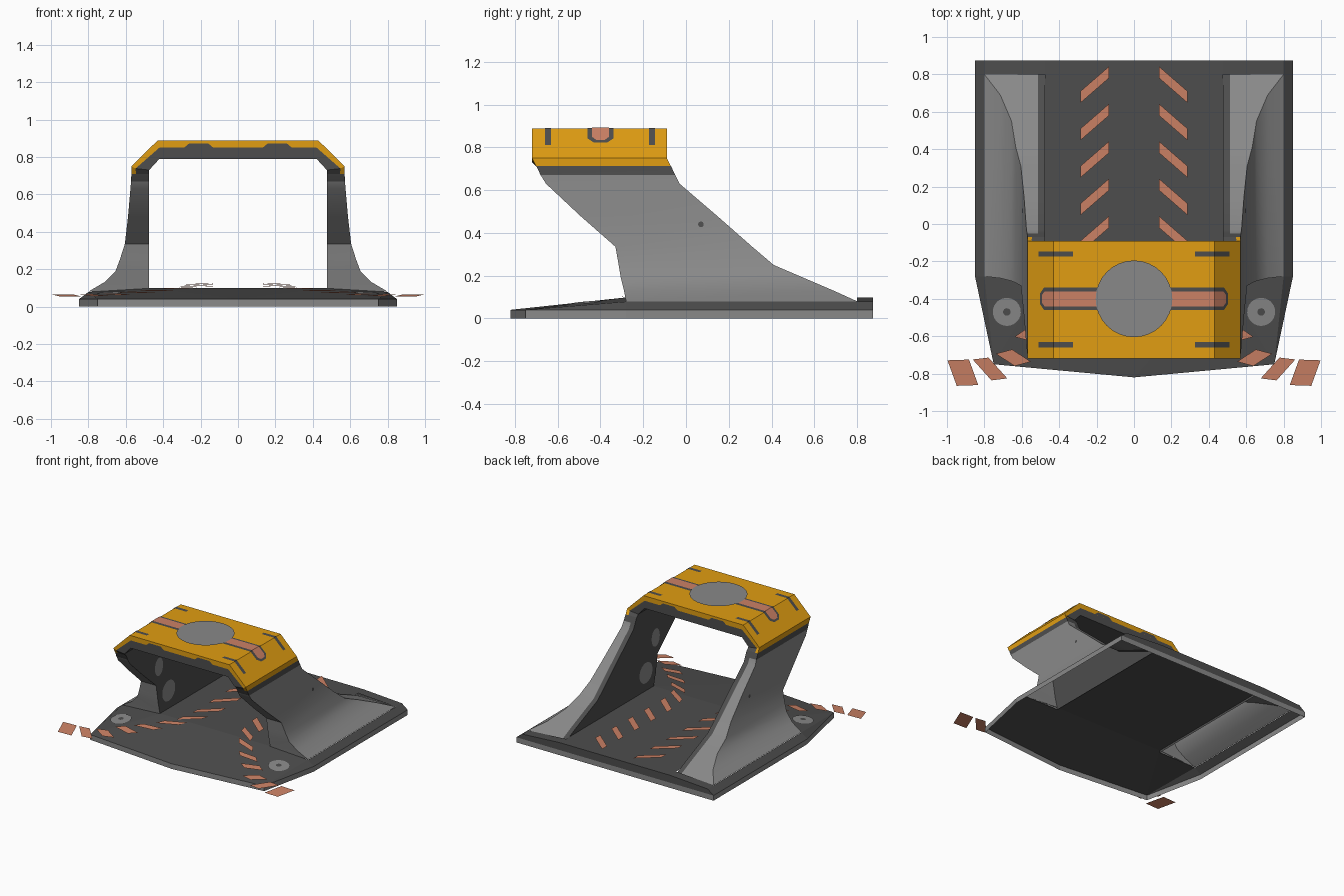
import bpy, bmesh, math
from mathutils import Vector, Matrix

if "Cube" in bpy.data.objects:
    bpy.data.objects.remove(bpy.data.objects["Cube"])


def material(name, rgb):
    m = bpy.data.materials.new(name)
    m.diffuse_color = (*rgb, 1)
    m.use_nodes = True
    m.node_tree.nodes["Principled BSDF"].inputs["Base Color"].default_value = m.diffuse_color
    return m


LIGHT = material("light grey", (0.25, 0.25, 0.25))
DARK = material("dark grey", (0.075, 0.075, 0.075))
YELLOW = material("amber yellow", (0.75, 0.34, 0.006))
SALMON = material("salmon", (0.6, 0.22, 0.13))


def build(name, verts, faces, mats, face_mats=None, facing=None, smooth=False):
    """Mesh object; facing turns every flat plate toward one direction."""
    me = bpy.data.meshes.new(name)
    me.from_pydata(verts, [], faces)
    for m in mats:
        me.materials.append(m)
    for i, p in enumerate(me.polygons):
        p.material_index = face_mats[i] if face_mats else 0
    bm = bmesh.new()
    bm.from_mesh(me)
    bmesh.ops.remove_doubles(bm, verts=bm.verts, dist=0.0005)
    bmesh.ops.recalc_face_normals(bm, faces=bm.faces)
    if facing:
        bm.normal_update()
        for f in bm.faces:
            if f.normal.dot(Vector(facing)) < 0:
                f.normal_flip()
    bm.to_mesh(me)
    bm.free()
    ob = bpy.data.objects.new(name, me)
    bpy.context.collection.objects.link(ob)
    if smooth:
        bpy.context.view_layer.objects.active = ob
        ob.select_set(True)
        bpy.ops.object.shade_smooth_by_angle(angle=math.radians(35))
        ob.select_set(False)
    return ob


def disc(name, centre, normal, radius, mat, stretch=1.0):
    rot = Vector(normal).to_track_quat('Z', 'Y').to_matrix()
    pts = []
    for i in range(32):
        a = math.tau * i / 32
        p = Vector((math.cos(a) * radius, math.sin(a) * radius * stretch, 0))
        pts.append(rot @ p + Vector(centre))
    build(name, pts, [list(range(32))], [mat], facing=normal)


# Base plate: open below, sloped rim, openings beneath the hollow legs
verts, faces, fm = [], [], []


def base_face(pts, m):
    faces.append(list(range(len(verts), len(verts) + len(pts))))
    verts.extend(pts)
    fm.append(m)


for s in (1, -1):
    A, B, C = (s*.85, .875, .04), (s*.8, .875, .078), (s*.475, .875, .098)
    B8, C8 = (s*.8, .8, .078), (s*.475, .8, .098)
    D, E = (s*.8, -.28, .078), (s*.475, -.28, .098)
    F, G, H = (s*.85, -.28, .04), (s*.75, -.75, .04), (0, -.82, .04)
    C0, E0 = (0, .875, .098), (0, -.28, .098)
    low = lambda p: (p[0], p[1], 0)
    base_face([A, B, B8, D, F], 1)
    base_face([B, C, C8, B8], 1)
    base_face([C, C0, E0, E, C8], 1)
    base_face([F, D, G], 1)
    base_face([D, E, G], 1)
    base_face([E, H, G], 1)
    base_face([E, E0, H], 1)
    base_face([A, (0, .875, .04), C0, C, B], 1)
    for p, q in ((A, F), (F, G), (G, H), (A, (0, .875, .04))):
        base_face([p, q, low(q), low(p)], 0)
build("base_plate", verts, faces, [LIGHT, DARK], fm)

# Legs: stacked sections of (z, outer x, front y, rear y)
SECTIONS = [(.08, .80, -.28, .80), (.13, .715, -.29, .69), (.19, .655, -.305, .55),
            (.25, .632, -.315, .41), (.335, .605, -.33, .31), (.48, .588, -.495, .145),
            (.63, .575, -.655, -.03), (.67, .572, -.68, -.05), (.712, .57, -.70, -.07)]
for s, side in ((1, "right"), (-1, "left")):
    verts, faces, fm = [], [], []
    for z, xo, yf, yr in SECTIONS:
        verts += [(s*.475, yf, z), (s*xo, yf, z), (s*xo, yr, z), (s*.512, yr, z), (s*.475, yr, z)]
    for j in range(len(SECTIONS) - 1):
        for k in range(5):
            a, b = j*5 + k, j*5 + (k + 1) % 5
            faces.append([a, b, b + 5, a + 5])
            fm.append(1 if k > 2 or j == len(SECTIONS) - 2 else 0)
    build(side + "_leg", verts, faces, [LIGHT, DARK], fm, smooth=True)
    # Round details on the leg and on the front corner of the base
    disc(side + "_leg_inner_disc", (s*.471, -.18, .24), (-s, 0, 0), .08, LIGHT)
    disc(side + "_leg_inner_oval", (s*.471, -.3, .47), (-s, 0, 0), .05, LIGHT, 1.4)
    disc(side + "_leg_outer_dot", (s*.597, .07, .44), (s, 0, .1), .013, DARK)
    n = Vector((s*.065, -.083, 1))
    c = Vector((s*.68, -.47, .074))
    disc(side + "_corner_disc", c, n, .075, LIGHT)
    disc(side + "_corner_disc_hole", c + n*.003, n, .02, DARK)

# Arch: stations of outer, middle and inner points (x, z), front to rear
HALF = [((.57, .71), (.545, .71), (.475, .71), -.70, -.07),
        ((.57, .75), (.548, .738), (.475, .73), -.72, -.09),
        ((.43, .888), (.42, .85), (.42, .79), -.72, -.09)]
stations = HALF + [tuple((-p[0], p[1]) for p in h[:3]) + h[3:] for h in reversed(HALF)]
verts, faces, fm = [], [], []
for o, m, i, yf, yr in stations:
    verts += [(p[0], y, p[1]) for p, y in ((o, yf), (m, yf), (i, yf), (i, yr), (m, yr), (o, yr))]
for j in range(len(stations) - 1):
    for k in range(6):
        a, b = j*6 + k, j*6 + (k + 1) % 6
        faces.append([a, b, b + 6, a + 6])
        fm.append(0 if k in (0, 4, 5) else 1)
build("arch", verts, faces, [YELLOW, DARK], fm)


def over_bevel(name, x0, x1, y, half, lift, mat, tip=0.0):
    """Thin strip on the arch top that folds down over its bevel."""
    for s in (1, -1):
        rows = [(x0, half), (.43, half), (x1 - tip, half), (x1, half * (.5 if tip else 1))]
        pts, fs = [], []
        for x, h in rows:
            z = .888 + lift - max(0, x - .43) * .986
            off = lift * .5 if x > .43 else 0
            pts += [(s*(x + off), y - h, z), (s*(x + off), y + h, z)]
        for r in range(3):
            if rows[r + 1][0] - rows[r][0] > .001:
                fs.append([2*r, 2*r + 1, 2*r + 3, 2*r + 2])
        build(name, pts, fs, [mat], facing=(0, 0, 1))


# Details on the arch top: slots, bordered stripe and central disc
for y in (-.16, -.645):
    over_bevel("arch_slot", .325, .51, y, .014, .003, DARK)
over_bevel("stripe_border", .1, .5, -.4, .06, .003, DARK, .02)
over_bevel("stripe", .1, .49, -.4, .04, .006, SALMON, .015)
disc("top_disc", (0, -.4, .897), (0, 0, 1), .205, LIGHT)

# Dark notches in the yellow edge, front and rear
for s in (1, -1):
    for y, d in ((-.723, -1), (-.087, 1)):
        build("edge_notch", [(s*.13, y, .848), (s*.29, y, .848), (s*.26, y, .873), (s*.16, y, .873)],
              [[0, 1, 2, 3]], [DARK], facing=(0, d, 0))

# Guide stripes: (x, y, cross angle, along angle, cross length, width)
guides = [(.21, .745 - .2*i, -41, -90, .2, .062) for i in range(5)]
guides += [(.235, -.22, -35, -75, .18, .065), (.32, -.36, -20, -58, .17, .07),
           (.43, -.49, -5, -48, .16, .07), (.54, -.60, 15, -35, .14, .075),
           (.645, -.715, 33, -15, .12, .09), (.77, -.775, 48, -7, .15, .085),
           (.915, -.795, 70, -2, .145, .115)]
for s in (1, -1):
    for x, y, ca, aa, length, width in guides:
        ca, aa = math.radians(ca), math.radians(aa)
        u = Vector((math.cos(ca), math.sin(ca))) * length / 2
        v = Vector((math.cos(aa), math.sin(aa))) * width / 2
        pts = []
        for a, b in ((-1, -1), (1, -1), (1, 1), (-1, 1)):
            p = Vector((x, y)) + u*a + v*b
            z = .108 + .022*max(0, p.y) - .09*max(0, -.25 - p.y)
            pts.append((s*min(p.x, 1), p.y, z))
        build("guide_stripe", pts, [[0, 1, 2, 3]], [SALMON], facing=(0, 0, 1))
